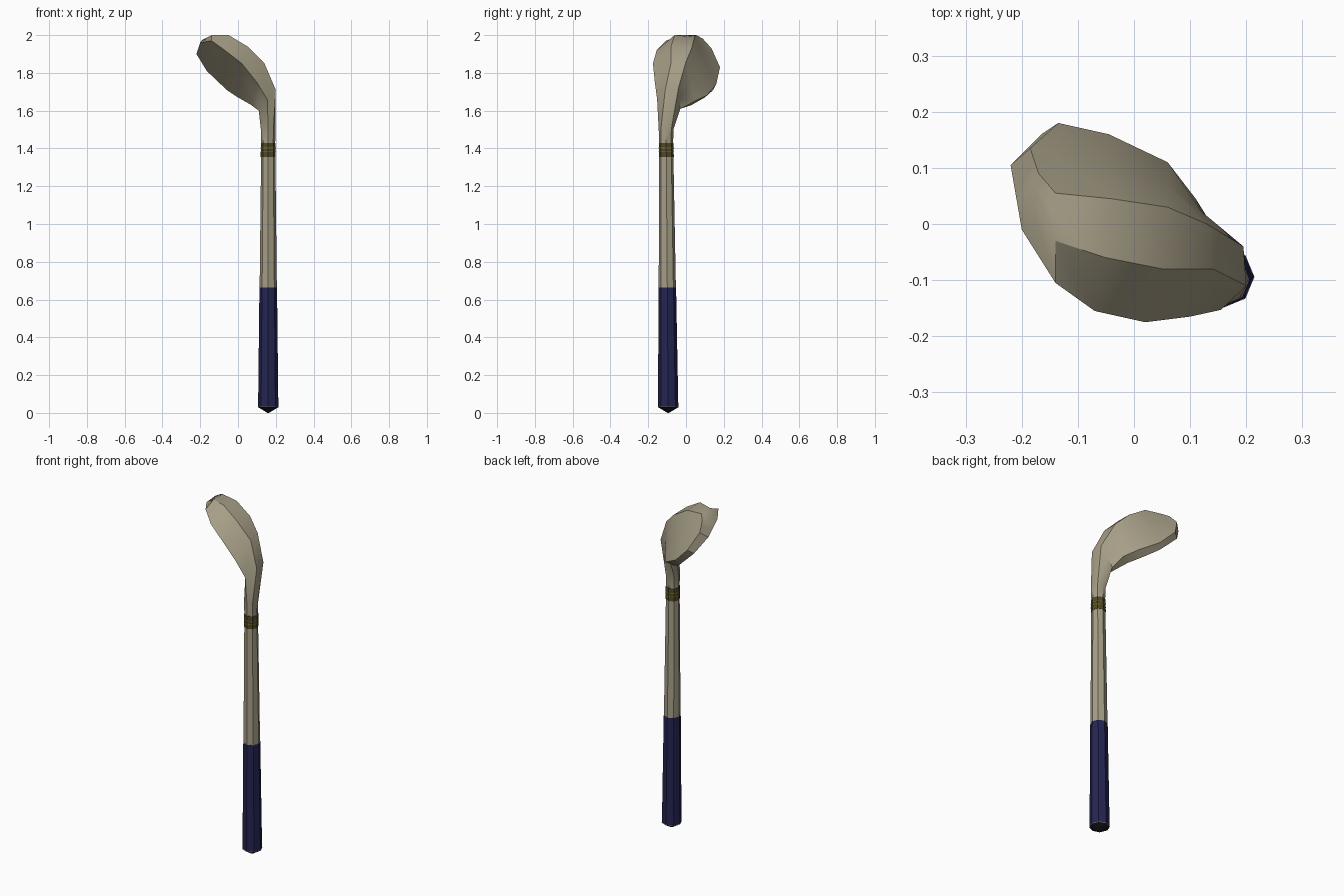
import bpy, bmesh, math
from mathutils import Vector

cube = bpy.data.objects.get("Cube")
if cube:
    bpy.data.objects.remove(cube, do_unlink=True)

SIDES = 8


def material(name, rgb):
    mat = bpy.data.materials.new(name)
    mat.use_nodes = True
    colour = (*rgb, 1.0)
    mat.diffuse_color = colour
    mat.node_tree.nodes["Principled BSDF"].inputs["Base Color"].default_value = colour
    return mat


beige = material("beige metal", (0.38, 0.34, 0.24))
navy = material("navy grip", (0.018, 0.018, 0.085))
olive = material("olive collar", (0.08, 0.065, 0.022))
yellow = material("yellow line", (0.27, 0.23, 0.01))
black = material("black cap", (0.01, 0.01, 0.015))


def loft(name, loops, mat, cap_start=True, cap_end=True):
    """Skin a list of equal closed loops and shade them smooth."""
    bm = bmesh.new()
    rings = [[bm.verts.new(p) for p in loop] for loop in loops]
    for a, b in zip(rings, rings[1:]):
        n = len(a)
        for i in range(n):
            j = (i + 1) % n
            bm.faces.new((a[i], a[j], b[j], b[i]))
    if cap_start:
        bm.faces.new(rings[0][::-1])
    if cap_end:
        bm.faces.new(rings[-1])
    bmesh.ops.remove_doubles(bm, verts=bm.verts, dist=0.0001)
    bmesh.ops.recalc_face_normals(bm, faces=bm.faces)
    mesh = bpy.data.meshes.new(name)
    bm.to_mesh(mesh)
    bm.free()
    mesh.materials.append(mat)
    obj = bpy.data.objects.new(name, mesh)
    bpy.context.collection.objects.link(obj)
    bpy.ops.object.select_all(action='DESELECT')
    obj.select_set(True)
    bpy.context.view_layer.objects.active = obj
    bpy.ops.object.shade_smooth_by_angle(angle=math.radians(35))
    return obj


def shaft_ring(z, extra=0.0, radius=None):
    """Eight-sided ring on the tapering, slightly leaning shaft axis."""
    t = z / 1.43
    r = (0.053 - 0.016 * t if radius is None else radius) + extra
    centre = Vector((0.16, -0.094 - 0.011 * t, z))
    angles = [math.pi / 4 * (1 - i) for i in range(SIDES)]
    return [centre + Vector((math.cos(a), math.sin(a), 0)) * r for a in angles]


def head_loop(sole_edge, sole_crest, back_edge, thin_back, thin_face):
    """Full section from five key points: sole, flat back, thin edge, face."""
    e, m, f, g, h = map(Vector, (sole_edge, sole_crest, back_edge, thin_back, thin_face))
    return [e, e.lerp(m, 0.5), m, f, f.lerp(g, 0.5), g, h, h.lerp(e, 0.5)]


# Head: sections from the toe to the neck, blending into the hosel
sections = [
    ((-.17, .09, 1.98), (-.19, .06, 1.975), (-.2, -.01, 1.96), (-.22, .105, 1.9), (-.185, .135, 1.93)),
    ((-.14, .055, 2.0), (-.14, -.03, 2.0), (-.14, -.105, 1.97), (-.165, .16, 1.81), (-.135, .18, 1.83)),
    ((-.04, .045, 1.99), (-.05, -.06, 2.0), (-.07, -.155, 1.92), (-.06, .145, 1.71), (-.045, .16, 1.74)),
    ((.06, .03, 1.93), (.05, -.08, 1.94), (.02, -.175, 1.85), (.0, .1, 1.67), (.06, .11, 1.68)),
    ((.13, .0, 1.86), (.14, -.08, 1.85), (.1, -.165, 1.75), (.07, .03, 1.63), (.11, .045, 1.65)),
    ((.195, -.04, 1.72), (.2, -.11, 1.71), (.155, -.153, 1.66), (.11, -.07, 1.6), (.125, -.03, 1.61)),
]
head = [head_loop(*s) for s in sections]
head += [shaft_ring(1.5, radius=0.039), shaft_ring(1.43)]
loft("club_head", head, beige)

# Shaft
loft("shaft", [shaft_ring(0.665), shaft_ring(1.355)], beige)

# Collar with thin painted lines
loft("collar", [shaft_ring(1.355, 0.002), shaft_ring(1.43, 0.002)], olive)
for i, z in enumerate((1.38, 1.4)):
    loft(f"collar_line_{i + 1}", [shaft_ring(z, 0.003), shaft_ring(z + 0.004, 0.003)], yellow)

# Grip with a pale rim and a pointed end cap
loft("grip", [shaft_ring(0.03, 0.001), shaft_ring(0.665, 0.001)], navy)
loft("grip_rim", [shaft_ring(0.03, 0.002), shaft_ring(0.034, 0.002)], beige)
loft("end_cap", [shaft_ring(0.0, radius=0.004), shaft_ring(0.03, 0.001)], black)
